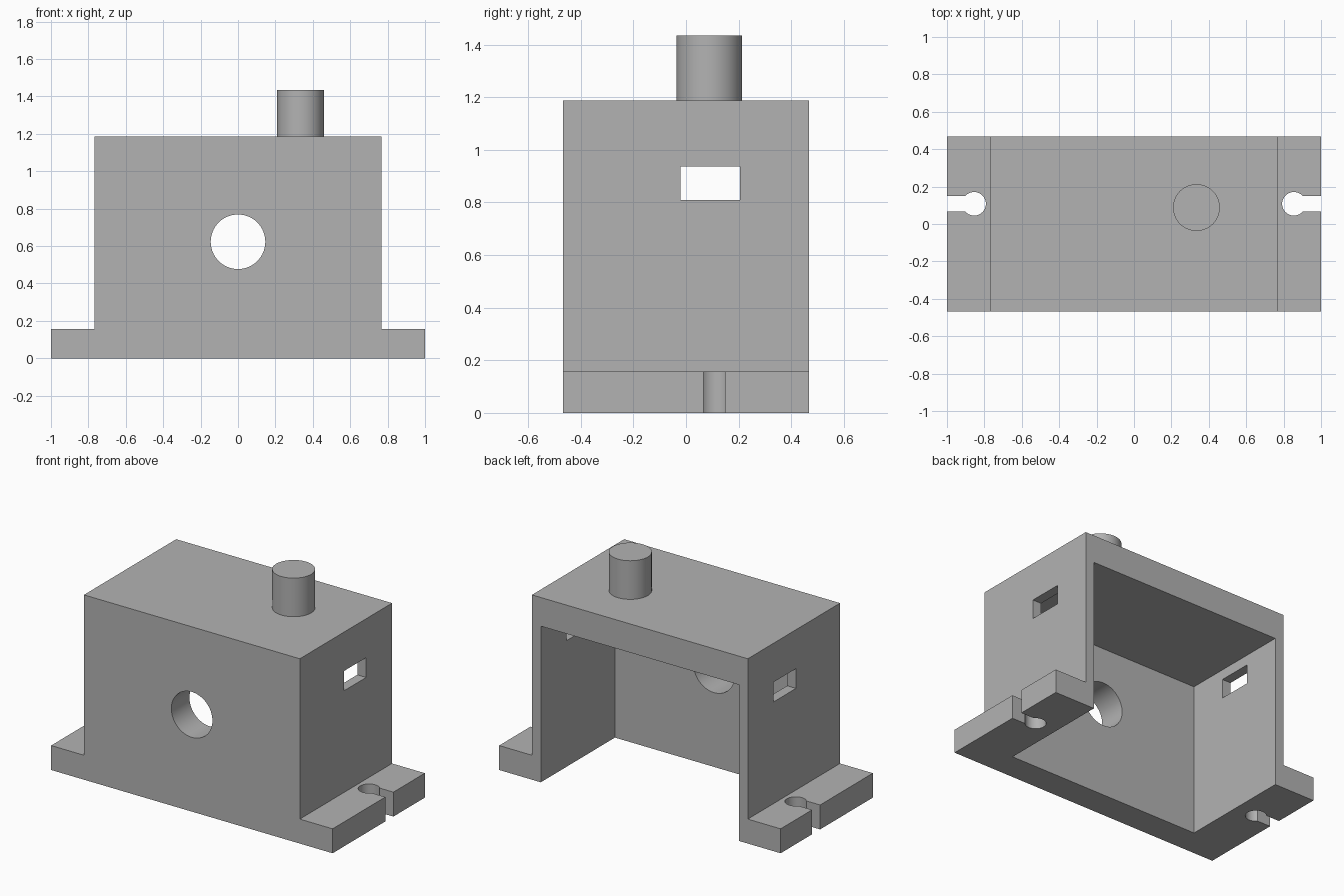
import bpy, bmesh
from mathutils import Matrix, Vector

default = bpy.data.objects.get("Cube")
if default:
    bpy.data.objects.remove(default, do_unlink=True)

# Main dimensions
HALF_X, HALF_Y = 0.767, 0.468
TOP, FOOT = 1.187, 0.157
SIDE_WALL, THICK = 0.063, 0.184

grey = bpy.data.materials.new("plain_grey")
grey.use_nodes = True
COLOUR = (0.45, 0.45, 0.45, 1)
grey.diffuse_color = COLOUR
grey.node_tree.nodes["Principled BSDF"].inputs["Base Color"].default_value = COLOUR


def finish(name, bm):
    bmesh.ops.recalc_face_normals(bm, faces=bm.faces)
    mesh = bpy.data.meshes.new(name)
    bm.to_mesh(mesh)
    bm.free()
    mesh.materials.append(grey)
    obj = bpy.data.objects.new(name, mesh)
    bpy.context.collection.objects.link(obj)
    return obj


def box(name, low, high):
    low, high = Vector(low), Vector(high)
    bm = bmesh.new()
    place = Matrix.Translation((low + high) / 2) @ Matrix.Diagonal((*(high - low), 1))
    bmesh.ops.create_cube(bm, size=1, matrix=place)
    return finish(name, bm)


def cylinder(name, centre, radius, depth, axis="Z"):
    bm = bmesh.new()
    turn = Vector((0, 0, 1)).rotation_difference(
        Vector((0, 1, 0)) if axis == "Y" else Vector((0, 0, 1))).to_matrix().to_4x4()
    bmesh.ops.create_cone(bm, cap_ends=True, segments=64, radius1=radius,
                          radius2=radius, depth=depth,
                          matrix=Matrix.Translation(centre) @ turn)
    return finish(name, bm)


# Housing: stepped front profile extruded from front to back
half = [(1, 0), (1, FOOT), (HALF_X, FOOT), (HALF_X, TOP)]
profile = half + [(-x, z) for x, z in reversed(half)]
bm = bmesh.new()
face = bm.faces.new([bm.verts.new((x, -HALF_Y, z)) for x, z in profile])
extruded = bmesh.ops.extrude_face_region(bm, geom=[face])
moved = [v for v in extruded["geom"] if isinstance(v, bmesh.types.BMVert)]
bmesh.ops.translate(bm, verts=moved, vec=(0, 2 * HALF_Y, 0))
housing = finish("housing", bm)

# Cavity open at the back and bottom, front hole, side windows, keyhole slots
inner = HALF_X - SIDE_WALL
cutters = [
    box("cavity_cutter", (-inner, THICK - HALF_Y, -0.2), (inner, 0.7, TOP - THICK)),
    cylinder("front_hole_cutter", (0, -0.4, 0.623), 0.146, 0.6, "Y"),
    box("window_cutter", (-0.9, -0.021, 0.81), (0.9, 0.205, 0.937)),
]
for side in (-1, 1):
    ends = sorted((side * 0.855, side * 1.1))
    cutters.append(cylinder("keyhole_cutter", (side * 0.855, 0.108, 0.08), 0.063, 0.4))
    cutters.append(box("slot_cutter", (ends[0], 0.067, -0.1), (ends[1], 0.149, 0.3)))

for cutter in cutters:
    cutter.hide_render = True
    mod = housing.modifiers.new(cutter.name, "BOOLEAN")
    mod.operation, mod.solver, mod.object = "DIFFERENCE", "EXACT", cutter

# Bake the cuts and remove the cutters
graph = bpy.context.evaluated_depsgraph_get()
cut_mesh = bpy.data.meshes.new_from_object(housing.evaluated_get(graph))
housing.modifiers.clear()
housing.data = cut_mesh
cut_mesh.materials.clear()
cut_mesh.materials.append(grey)
for poly in cut_mesh.polygons:
    poly.material_index = 0
for cutter in cutters:
    bpy.data.objects.remove(cutter, do_unlink=True)

# Peg on the roof, slightly sunk into it
peg_low, peg_high = TOP - 0.02, 1.435
peg = cylinder("top_peg", (0.334, 0.088, (peg_low + peg_high) / 2), 0.125, peg_high - peg_low)

# Smooth round surfaces, sharp corners
bpy.ops.object.select_all(action="DESELECT")
for obj in (housing, peg):
    obj.select_set(True)
bpy.context.view_layer.objects.active = housing
bpy.ops.object.shade_smooth_by_angle()
